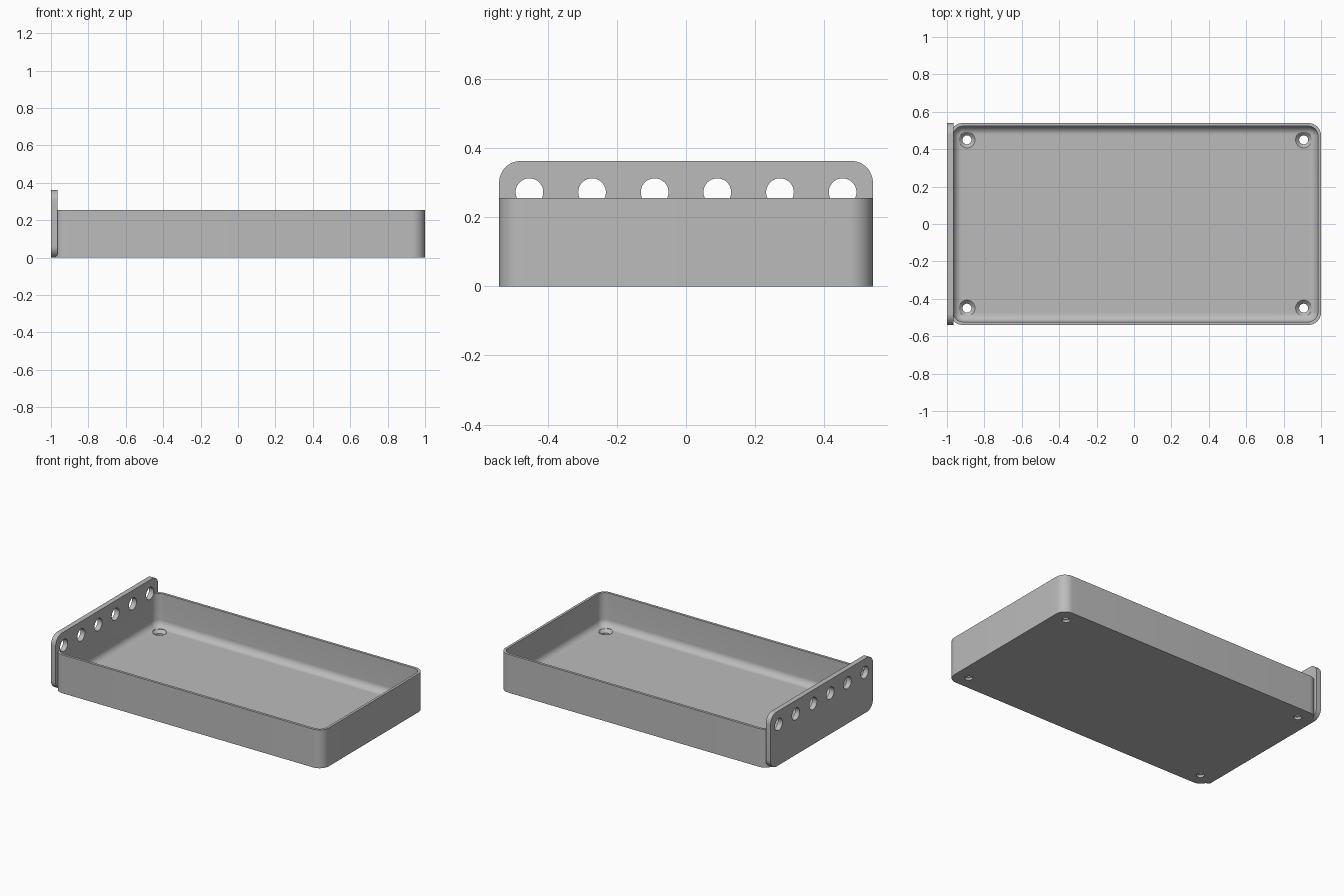
import bpy
import bmesh
from math import sin, cos, pi, radians
from mathutils import Matrix, Vector

if "Cube" in bpy.data.objects:
    bpy.data.objects.remove(bpy.data.objects["Cube"])

# Main dimensions
LEFT, RIGHT, HALF_Y = -0.983, 1.0, 0.54
HEIGHT, WALL, FLOOR = 0.255, 0.017, 0.034
CORNER, FILLET = 0.068, 0.045
PLATE_X, PLATE_TOP = -1.0, 0.362

grey = bpy.data.materials.new("grey plastic")
grey.use_nodes = True
colour = (0.5, 0.5, 0.5, 1)
grey.diffuse_color = colour
grey.node_tree.nodes["Principled BSDF"].inputs["Base Color"].default_value = colour


def rounded_rect(x0, x1, y0, y1, r, steps=12):
    """Counter-clockwise outline with four rounded corners."""
    centres = [(x1 - r, y1 - r), (x0 + r, y1 - r), (x0 + r, y0 + r), (x1 - r, y0 + r)]
    return [(cx + r * cos((q + i / steps) * pi / 2), cy + r * sin((q + i / steps) * pi / 2))
            for q, (cx, cy) in enumerate(centres) for i in range(steps + 1)]


def circle(r, steps=40):
    return [(r * cos(2 * pi * i / steps), r * sin(2 * pi * i / steps)) for i in range(steps)]


def loft(name, layers, matrix=Matrix()):
    """Skin a stack of (outline, height) layers and cap both ends."""
    bm = bmesh.new()
    rings = [[bm.verts.new(matrix @ Vector((x, y, z))) for x, y in outline] for outline, z in layers]
    for a, b in zip(rings, rings[1:]):
        for i in range(len(a)):
            j = (i + 1) % len(a)
            bm.faces.new((a[i], a[j], b[j], b[i]))
    bm.faces.new(rings[0][::-1])
    bm.faces.new(rings[-1])
    bmesh.ops.recalc_face_normals(bm, faces=bm.faces)
    mesh = bpy.data.meshes.new(name)
    bm.to_mesh(mesh)
    bm.free()
    mesh.materials.append(grey)
    obj = bpy.data.objects.new(name, mesh)
    bpy.context.collection.objects.link(obj)
    return obj


def combine(target, other, operation):
    """Apply a boolean and discard the second object."""
    mod = target.modifiers.new("boolean", "BOOLEAN")
    mod.operation, mod.solver, mod.object = operation, "EXACT", other
    bpy.context.view_layer.objects.active = target
    bpy.ops.object.modifier_apply(modifier=mod.name)
    bpy.data.objects.remove(other)


def tray_outline(inset):
    return rounded_rect(LEFT + inset, RIGHT - inset, -HALF_Y + inset, HALF_Y - inset, CORNER - inset)


# Open tray: outer wall, rim, inner wall, then the rounded inner floor edge
layers = [(tray_outline(0), 0), (tray_outline(0), HEIGHT), (tray_outline(WALL), HEIGHT)]
for i in range(11):
    a = i / 10 * pi / 2
    layers.append((tray_outline(WALL + FILLET * (1 - cos(a))), FLOOR + FILLET * (1 - sin(a))))
tray = loft("tray", layers)

# Upright end plate; local x, y, z become world y, z, x
upright = Matrix(((0, 0, 1, 0), (1, 0, 0, 0), (0, 1, 0, 0), (0, 0, 0, 1)))
plate_outline = rounded_rect(-HALF_Y, HALF_Y, 0, PLATE_TOP, 0.062)
plate = loft("end_plate", [(plate_outline, PLATE_X), (plate_outline, LEFT + WALL)], upright)
combine(tray, plate, "UNION")

# Row of six round holes along the plate
for i in range(6):
    place = Matrix.Translation((0, (i - 2.5) * 0.181, 0.272)) @ upright
    combine(tray, loft("plate_hole", [(circle(0.04), -1.1), (circle(0.04), -0.9)], place), "DIFFERENCE")

# Countersunk screw holes in the floor corners
for x in (-0.893, 0.907):
    for y in (-0.45, 0.45):
        profile = [(0.024, -0.05), (0.024, 0.015), (0.043, FLOOR), (0.043, 0.1)]
        cutter = loft("screw_hole", [(circle(r), z) for r, z in profile], Matrix.Translation((x, y, 0)))
        combine(tray, cutter, "DIFFERENCE")

# Smooth curved faces, keep edges crisp
tray.name = "tray_with_end_plate"
bpy.ops.object.select_all(action="DESELECT")
tray.select_set(True)
bpy.context.view_layer.objects.active = tray
bpy.ops.object.shade_smooth_by_angle(angle=radians(30))
